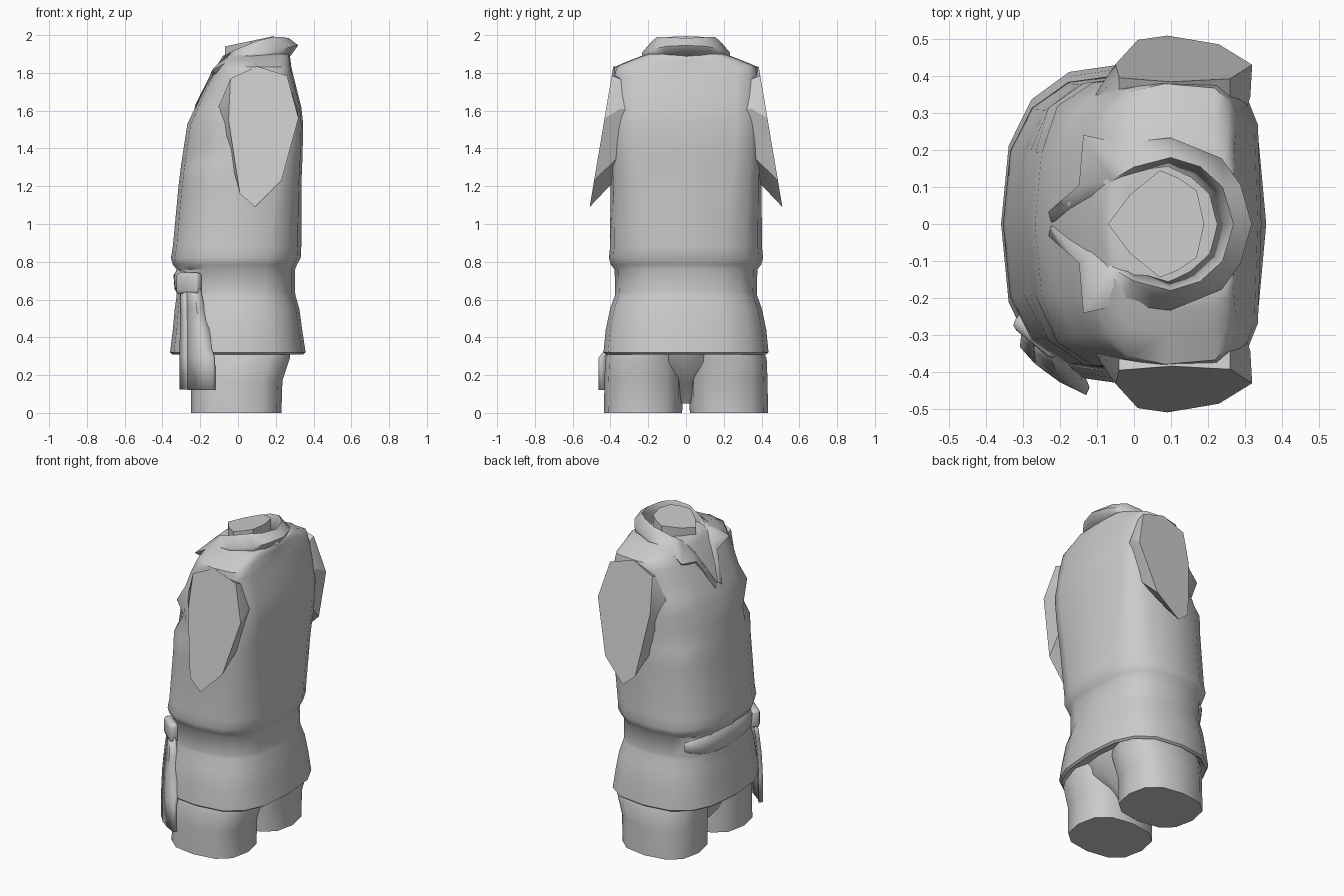
import bpy, bmesh, math
from mathutils import Vector

if "Cube" in bpy.data.objects:
    bpy.data.objects.remove(bpy.data.objects["Cube"])

grey = bpy.data.materials.new("plain grey")
grey.diffuse_color = (0.6, 0.6, 0.6, 1)
grey.use_nodes = True
grey.node_tree.nodes["Principled BSDF"].inputs["Base Color"].default_value = grey.diffuse_color


def finish(name, bm, angle=40):
    bmesh.ops.recalc_face_normals(bm, faces=bm.faces)
    me = bpy.data.meshes.new(name)
    bm.to_mesh(me)
    bm.free()
    me.materials.append(grey)
    ob = bpy.data.objects.new(name, me)
    bpy.context.collection.objects.link(ob)
    bpy.ops.object.select_all(action='DESELECT')
    ob.select_set(True)
    bpy.context.view_layer.objects.active = ob
    bpy.ops.object.shade_smooth_by_angle(angle=math.radians(angle))
    return ob


def loft(name, rings, closed=True, caps=True, angle=40):
    """Skin a list of point rings."""
    bm = bmesh.new()
    rows = [[bm.verts.new(p) for p in r] for r in rings]
    n = len(rows[0])
    for a, b in zip(rows, rows[1:]):
        for i in range(n if closed else n - 1):
            j = (i + 1) % n
            bm.faces.new((a[i], a[j], b[j], b[i]))
    if caps:
        bm.faces.new(rows[0])
        bm.faces.new(rows[-1])
    return finish(name, bm, angle)


def thicken(ob, t):
    m = ob.modifiers.new("thickness", 'SOLIDIFY')
    m.thickness, m.offset = t, 0


def spow(v, p):
    return math.copysign(abs(v) ** p, v) if abs(v) > 1e-6 else 0.0


def oval(z, x0, x1, hy, t, p=0.75, cy=0, grow=0, back=None):
    """Point on a rounded box outline; back is the squareness of the +x half."""
    cx, rx = (x0 + x1) / 2, (x1 - x0) / 2 + grow
    if back and math.cos(t) > 0:
        p = back
    return Vector((cx + rx * spow(math.cos(t), p), cy + (hy + grow) * spow(math.sin(t), p), z))


def ring(z, x0, x1, hy, n=16, p=0.75, cy=0, back=None):
    return [oval(z, x0, x1, hy, math.tau * i / n, p, cy, 0, back) for i in range(n)]


# Tunic body: hem, waist groove, chest and square shoulders
sections = [
    (.345, -.30, .29, .38), (.31, -.35, .345, .425), (.32, -.36, .358, .437), (.44, -.345, .34, .425),
    (.55, -.335, .325, .402), (.62, -.325, .305, .377), (.64, -.325, .302, .375),
    (.76, -.325, .302, .378), (.785, -.345, .312, .398), (.82, -.355, .332, .408),
    (.88, -.345, .335, .402), (1.2, -.315, .335, .40), (1.32, -.30, .34, .40), (1.42, -.285, .343, .398),
    (1.53, -.268, .345, .395), (1.62, -.225, .335, .39), (1.72, -.18, .31, .388),
    (1.79, -.14, .292, .387), (1.832, -.115, .282, .38), (1.865, -.095, .278, .30), (1.89, -.08, .275, .235),
    (1.90, -.06, .265, .20), (1.90, -.03, .23, .16)]
rings = []
for s in sections:
    square = min(1, max(0, (s[0] - .85) / .6))
    r = ring(*s, back=.72 - .32 * square)
    # cloth folds in front of the armpits
    pull = {1.42: .90, 1.53: 1.05, 1.32: 1.02}.get(s[0], 1)
    for i in (6, 10):
        r[i].x *= pull
        r[i].y *= pull
    for i in (5, 11):
        r[i].y *= 1 + (pull - 1) * .6
    rings.append(r)
loft("tunic", rings)

# Sleeve stumps ending in a flat slanted cut
cut = [(-.04, 1.77), (.10, 1.835), (.26, 1.785), (.32, 1.56), (.23, 1.23), (.09, 1.09), (.01, 1.16), (-.05, 1.55)]
for side, label in ((1, "left"), (-1, "right")):
    outer = [(x, side * (.385 + (1.835 - z) * .168), z) for x, z in cut]
    inner = []
    for x, z in cut:
        low = min(1, max(0, (1.79 - z) / .2))  # widen only below the shoulder line
        wide = x if low < .2 else min(.315, .15 + (x - .15) * 1.3)
        inner.append((wide, side * .345, 1.815 - (1.835 - z) * .74 - .012 * (1 - low)))
    core = [(.12 + (x - .12) * .75, side * .2, 1.52 + (z - 1.52) * .7) for x, y, z in inner]
    loft(label + "_sleeve", [core, inner, outer], angle=32)

# Legs with flat cut ends
for side, label in ((1, "left"), (-1, "right")):
    loft(label + "_leg", [ring(z, x0, x1, hy, 12, .78, side * cy)
                          for z, x0, x1, hy, cy in ((0, -.25, .23, .207, .227), (.17, -.25, .235, .207, .225),
                                                    (.29, -.25, .275, .207, .22), (.36, -.25, .275, .19, .20))])

# Seat joining the legs
loft("seat", [ring(.05, -.10, .04, .03, 12), ring(.16, -.20, .12, .12, 12),
              ring(.27, -.235, .245, .20, 12, .6), ring(.36, -.24, .27, .30, 12, .6)])

# Neck stub with tilted cut
neck = [(-.07, 0), (-.01, .08), (.07, .145), (.12, .125), (.17, .09), (.19, 0),
        (.17, -.09), (.12, -.125), (.07, -.145), (-.01, -.08)]
loft("neck", [[(x, y, 1.80) for x, y in neck],
              [(x, y, 1.94 + (x + .07) * .21) for x, y in neck]])

# Folded collar: half listed from nape to throat and mirrored
lining = [(.22, 0, 1.88), (.20, .08, 1.88), (.15, .125, 1.88), (.09, .15, 1.87), (.0, .12, 1.86),
          (-.05, .08, 1.84), (-.09, .05, 1.80), (-.20, 0, 1.60)]
fold = [(.27, 0, 1.98), (.24, .10, 1.985), (.18, .155, 1.985), (.10, .18, 1.965), (.0, .155, 1.925),
        (-.06, .12, 1.895), (-.115, .085, 1.83), (-.222, .008, 1.63)]
brim = [(.315, 0, 1.945), (.285, .105, 1.94), (.235, .175, 1.925), (.10, .23, 1.905), (-.03, .215, 1.87),
        (-.135, .238, 1.815), (-.145, .105, 1.785), (-.228, .03, 1.61)]
base = [(.265, 0, 1.88), (.25, .11, 1.88), (.215, .18, 1.87), (.10, .225, 1.87), (-.03, .20, 1.83),
        (-.10, .19, 1.78), (-.12, .12, 1.76), (-.20, .03, 1.59)]


def both(half):
    return [(x, -y, z) for x, y, z in reversed(half[1:])] + half


thicken(loft("collar", [both(lining), both(fold), both(brim), both(base)],
             closed=False, caps=False, angle=60), .008)

# Belt wrap across the front, tapering at its ends
wrap = []
for k in range(16):
    t = math.radians(125 + k * 7)
    e = math.sin(math.pi * (k + .6) / 16.2) ** .4
    wrap.append([oval(.70 + (z - .70) * e, -.325, .302, .377, t, grow=g * e - .003)
                 for z, g in ((.635, 0), (.655, .014), (.73, .02), (.76, 0))])
loft("belt_wrap", wrap, angle=60)

# Belt knot
bm = bmesh.new()
bmesh.ops.create_cube(bm, size=1)
bmesh.ops.scale(bm, vec=(.15, .06, .115), verts=bm.verts)
bmesh.ops.bevel(bm, geom=bm.edges[:], offset=.02, segments=2, affect='EDGES', profile=.5)
knot = finish("belt_knot", bm, 60)
knot.location = (-.258, -.300, .685)
knot.rotation_euler.z = math.radians(-40)

# Two hanging sash tails; the rear one tucks under the skirt hem
top = [(-.295, -.275), (-.265, -.31), (-.23, -.338), (-.20, -.345)]
hem = [(-.30, -.325), (-.26, -.370), (-.195, -.418), (-.125, -.452)]
tuck = [0, 0, .004, .04]
for name, a, b, low in (("front_sash_tail", 0, 2, .125), ("rear_sash_tail", 1, 4, .12)):
    rows = []
    for z, f, g in ((.66, 0, 0), (.55, .45, 1), (.44, .8, 1), (.34, .96, .9), (.29, 1, 0), (low, 1, 0)):
        rows.append([(p[0] + (q[0] - p[0]) * f - .3 * k * g, p[1] + (q[1] - p[1]) * f + k * g, z)
                     for p, q, k in zip(top[a:b], hem[a:b], tuck[a:b])])
    thicken(loft(name, rows, closed=False, caps=False), .024)
